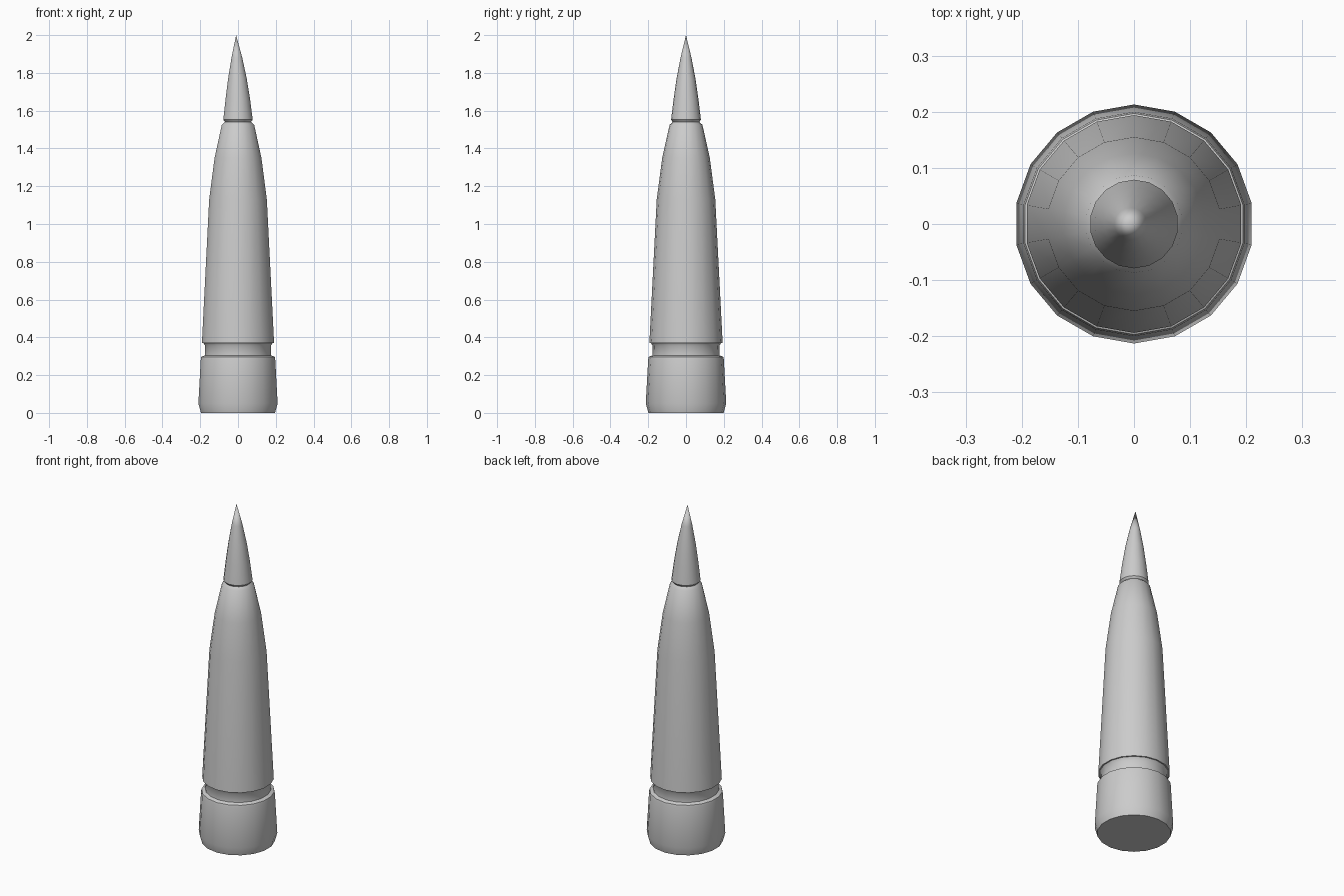
import bpy, bmesh, math

if "Cube" in bpy.data.objects:
    bpy.data.objects.remove(bpy.data.objects["Cube"])

SIDES = 18


def lathe(name, profile):
    """Revolve (radius, z, x shift) rings into a closed solid."""
    bm = bmesh.new()
    rings = []
    for r, z, *shift in profile:
        dx = shift[0] if shift else 0
        if r == 0:
            rings.append([bm.verts.new((dx, 0, z))])
            continue
        ring = []
        for i in range(SIDES):
            a = math.pi / 2 + i * math.tau / SIDES
            ring.append(bm.verts.new((dx + r * math.cos(a), r * math.sin(a), z)))
        rings.append(ring)
    for low, high in zip(rings, rings[1:]):
        for i in range(SIDES):
            j = (i + 1) % SIDES
            if len(high) == 1:
                bm.faces.new((low[i], low[j], high[0]))
            else:
                bm.faces.new((low[i], low[j], high[j], high[i]))
    # End caps
    bm.faces.new(rings[0][::-1])
    if len(rings[-1]) > 1:
        bm.faces.new(rings[-1])
    bmesh.ops.recalc_face_normals(bm, faces=bm.faces)
    me = bpy.data.meshes.new(name)
    bm.to_mesh(me)
    bm.free()
    ob = bpy.data.objects.new(name, me)
    bpy.context.collection.objects.link(ob)
    bpy.ops.object.select_all(action='DESELECT')
    ob.select_set(True)
    bpy.context.view_layer.objects.active = ob
    bpy.ops.object.shade_smooth_by_angle(angle=math.radians(40))
    return ob


# Casing: rimmed base, extractor groove, tapered body and shoulder
lathe("casing", [
    (0.199, 0.0), (0.213, 0.05), (0.200, 0.285), (0.197, 0.297),
    (0.178, 0.305), (0.176, 0.355), (0.186, 0.37), (0.194, 0.37),
    (0.155, 1.13), (0.126, 1.35), (0.087, 1.525), (0.068, 1.542),
])

# Pointed tip seated in the neck, apex slightly off centre
lathe("pointed_tip", [
    (0.066, 1.535), (0.079, 1.552), (0.066, 1.66, -0.001),
    (0.050, 1.77, -0.003), (0.029, 1.88, -0.006), (0.0, 2.0, -0.01),
])
